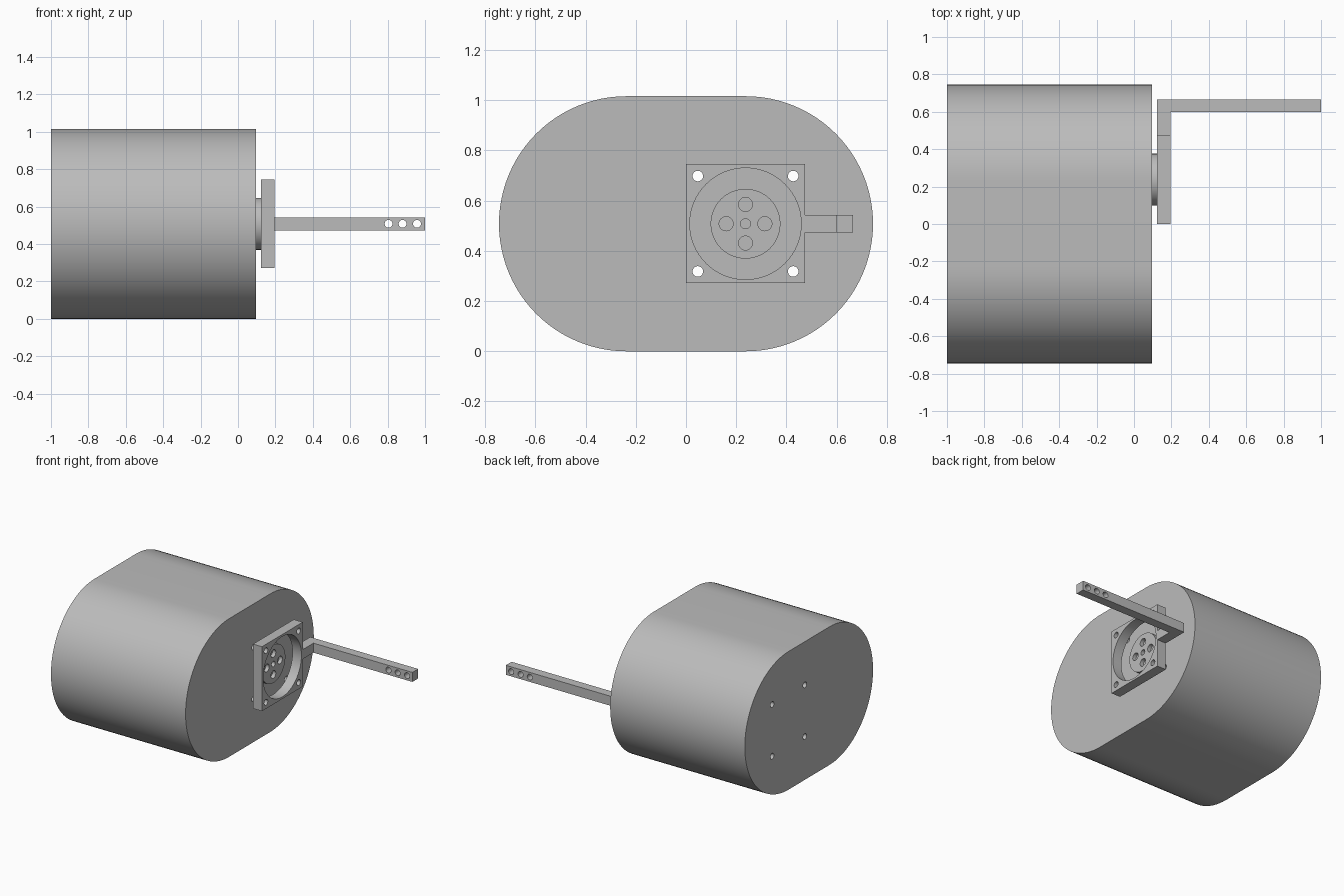
import bpy
import bmesh
from math import pi, cos, sin
from mathutils import Matrix

cube = bpy.data.objects.get("Cube")
if cube:
    bpy.data.objects.remove(cube, do_unlink=True)

GREY = (0.5, 0.5, 0.5, 1)
metal = bpy.data.materials.new("plain_grey")
metal.use_nodes = True
metal.diffuse_color = GREY
metal.node_tree.nodes["Principled BSDF"].inputs["Base Color"].default_value = GREY

CY, CZ = 0.237, 0.508      # shaft axis
R = 0.508                  # body end radius
FACE, GAP, OUT = 0.095, 0.122, 0.195


def make_object(name, bm):
    bmesh.ops.recalc_face_normals(bm, faces=bm.faces)
    mesh = bpy.data.meshes.new(name)
    bm.to_mesh(mesh)
    bm.free()
    mesh.materials.append(metal)
    obj = bpy.data.objects.new(name, mesh)
    bpy.context.collection.objects.link(obj)
    return obj


def prism(name, outline, x0, x1):
    """Extrude a (y, z) outline along x."""
    bm = bmesh.new()
    face = bm.faces.new([bm.verts.new((x0, y, z)) for y, z in outline])
    grown = bmesh.ops.extrude_face_region(bm, geom=[face])["geom"]
    moved = [v for v in grown if isinstance(v, bmesh.types.BMVert)]
    bmesh.ops.translate(bm, verts=moved, vec=(x1 - x0, 0, 0))
    return make_object(name, bm)


def arc(y, z, r, start, end, n):
    return [(y + r * cos(start + (end - start) * i / n),
             z + r * sin(start + (end - start) * i / n)) for i in range(n + 1)]


def drill(obj, holes, axis):
    """Cut round holes, each (centre, radius, length), along the axis."""
    bm = bmesh.new()
    for centre, r, length in holes:
        turn = Matrix.Rotation(pi / 2, 4, "Y" if axis == "X" else "X")
        bmesh.ops.create_cone(bm, cap_ends=True, segments=64 if r > 0.1 else 32,
                              radius1=r, radius2=r, depth=length,
                              matrix=Matrix.Translation(centre) @ turn)
    cutter = make_object("hole_cutter", bm)
    cutter.hide_render = True
    mod = obj.modifiers.new("holes", "BOOLEAN")
    mod.operation, mod.solver, mod.object = "DIFFERENCE", "EXACT", cutter
    graph = bpy.context.evaluated_depsgraph_get()
    cut = bpy.data.meshes.new_from_object(obj.evaluated_get(graph))
    obj.modifiers.clear()
    obj.data = cut
    bpy.data.objects.remove(cutter, do_unlink=True)


# Rounded body, and the four bolt holes that run through it and the plate
body = prism("body", arc(CY, CZ, R, -pi / 2, pi / 2, 48)
             + arc(-CY, CZ, R, pi / 2, 3 * pi / 2, 48), -1, FACE)
bolts = [((0, CY + 0.19 * a, CZ + 0.19 * b), 0.021, 3)
         for a in (-1, 1) for b in (-1, 1)]
drill(body, bolts, "X")

# Round boss with one centre hole and four around it
boss = prism("boss", arc(CY, CZ, 0.139, 0, 2 * pi, 64)[:-1], FACE, GAP)
drill(boss, [((GAP, CY, CZ), 0.02, 0.2)]
      + [((GAP, CY + 0.077 * cos(i * pi / 2), CZ + 0.077 * sin(i * pi / 2)), 0.028, 0.2)
         for i in range(4)], "X")

# Square plate with a wide bore
h = 0.237
plate = prism("mounting_plate", [(CY - h, CZ - h), (CY + h, CZ - h),
                                 (CY + h, CZ + h), (CY - h, CZ + h)], GAP, OUT)
drill(plate, bolts + [((0, CY, CZ), 0.222, 3)], "X")

# L-shaped arm with three cross holes near its tip
bm = bmesh.new()
outline = [(GAP, CY + h), (OUT, CY + h), (OUT, 0.598), (1, 0.598), (1, 0.665), (GAP, 0.665)]
face = bm.faces.new([bm.verts.new((x, y, CZ - 0.035)) for x, y in outline])
grown = bmesh.ops.extrude_face_region(bm, geom=[face])["geom"]
bmesh.ops.translate(bm, verts=[v for v in grown if isinstance(v, bmesh.types.BMVert)],
                    vec=(0, 0, 0.07))
arm = make_object("arm", bm)
drill(arm, [((x, 0.63, CZ), 0.021, 0.3) for x in (0.805, 0.88, 0.957)], "Y")

# Smooth round walls with crisp edges
bpy.ops.object.select_all(action="DESELECT")
for obj in (body, boss, plate, arm):
    obj.select_set(True)
bpy.context.view_layer.objects.active = body
bpy.ops.object.shade_smooth_by_angle(angle=pi / 6)
